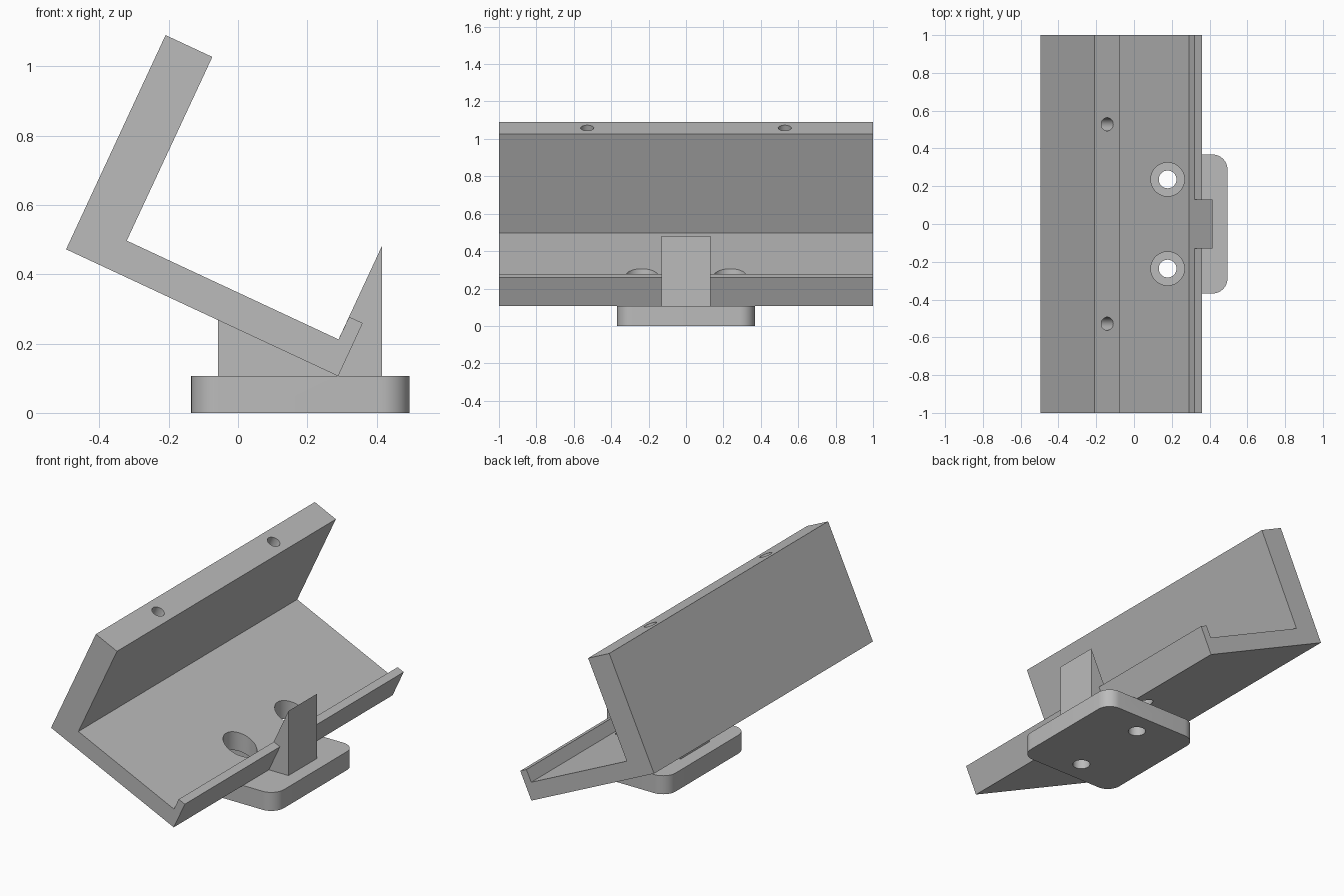
import bpy, bmesh, math
from mathutils import Matrix, Vector

if "Cube" in bpy.data.objects:
    bpy.data.objects.remove(bpy.data.objects["Cube"])

grey = bpy.data.materials.new("plain grey")
grey.diffuse_color = (0.5, 0.5, 0.5, 1)
grey.use_nodes = True
grey.node_tree.nodes["Principled BSDF"].inputs["Base Color"].default_value = grey.diffuse_color


def make_object(name, bm):
    bmesh.ops.recalc_face_normals(bm, faces=bm.faces)
    mesh = bpy.data.meshes.new(name)
    bm.to_mesh(mesh)
    bm.free()
    mesh.materials.append(grey)
    obj = bpy.data.objects.new(name, mesh)
    bpy.context.collection.objects.link(obj)
    return obj


def extrude_profile(name, points, half_width):
    """Extrude an (x, z) outline symmetrically along y."""
    bm = bmesh.new()
    face = bm.faces.new([bm.verts.new((x, -half_width, z)) for x, z in points])
    out = bmesh.ops.extrude_face_region(bm, geom=[face])
    verts = [g for g in out["geom"] if isinstance(g, bmesh.types.BMVert)]
    bmesh.ops.translate(bm, verts=verts, vec=(0, 2 * half_width, 0))
    return make_object(name, bm)


def rod(name, start, end, radius):
    """Solid cylinder between two points."""
    a, b = Vector(start), Vector(end)
    turn = (b - a).to_track_quat('Z', 'Y').to_matrix().to_4x4()
    bm = bmesh.new()
    bmesh.ops.create_cone(bm, cap_ends=True, segments=48, radius1=radius, radius2=radius,
                          depth=(b - a).length, matrix=Matrix.Translation((a + b) / 2) @ turn)
    return make_object(name, bm)


def combine(target, other, operation):
    mod = target.modifiers.new(operation.lower(), 'BOOLEAN')
    mod.operation, mod.object, mod.solver = operation, other, 'EXACT'
    bpy.context.view_layer.objects.active = target
    bpy.ops.object.modifier_apply(modifier=mod.name)
    bpy.data.objects.remove(other, do_unlink=True)


# Tilted L-shaped cradle with a small front lip
cradle = extrude_profile("cradle", [
    (-0.209, 1.09), (-0.074, 1.027), (-0.321, 0.497), (0.29, 0.212),
    (0.321, 0.277), (0.36, 0.259), (0.289, 0.106), (-0.496, 0.472)], 1.0)

# Blind screw holes running down into the top edge of the back
top_mid = Vector((-0.1415, 0, 1.0585))
down = Vector((-0.4226, 0, -0.9063))
for side in (-1, 1):
    offset = Vector((0, side * 0.528, 0))
    combine(cradle, rod("screw_hole", top_mid + offset - down * 0.1,
                        top_mid + offset + down * 0.25, 0.035), 'DIFFERENCE')
    # Tool access hole through the cradle floor
    y = side * 0.236
    combine(cradle, rod("access_hole", (0.178, y, 0.0), (0.178, y, 0.45), 0.089), 'DIFFERENCE')

# Central wedge and upright stop
support = extrude_profile("support", [
    (-0.058, 0.09), (0.415, 0.09), (0.415, 0.481), (0.29, 0.212), (-0.058, 0.268)], 0.131)

# Foot plate with rounded corners and two bolt holes
r, x0, x1, hy = 0.08, -0.135, 0.495, 0.368
corners = [(x1 - r, hy - r), (x0 + r, hy - r), (x0 + r, r - hy), (x1 - r, r - hy)]
bm = bmesh.new()
outline = []
for i, (cx, cy) in enumerate(corners):
    for k in range(13):
        a = math.radians(90 * i + 7.5 * k)
        outline.append(bm.verts.new((cx + r * math.cos(a), cy + r * math.sin(a), 0)))
base = bm.faces.new(outline)
out = bmesh.ops.extrude_face_region(bm, geom=[base])
bmesh.ops.translate(bm, vec=(0, 0, 0.107),
                    verts=[g for g in out["geom"] if isinstance(g, bmesh.types.BMVert)])
plate = make_object("foot_plate", bm)
for side in (-1, 1):
    y = side * 0.236
    combine(plate, rod("bolt_hole", (0.178, y, -0.1), (0.178, y, 0.2), 0.047), 'DIFFERENCE')

# Fuse into one solid holder
combine(plate, support, 'UNION')
combine(plate, cradle, 'UNION')
plate.name = "tilted_holder"
bpy.ops.object.select_all(action='DESELECT')
plate.select_set(True)
bpy.context.view_layer.objects.active = plate
bpy.ops.object.shade_smooth_by_angle(angle=math.radians(25))
